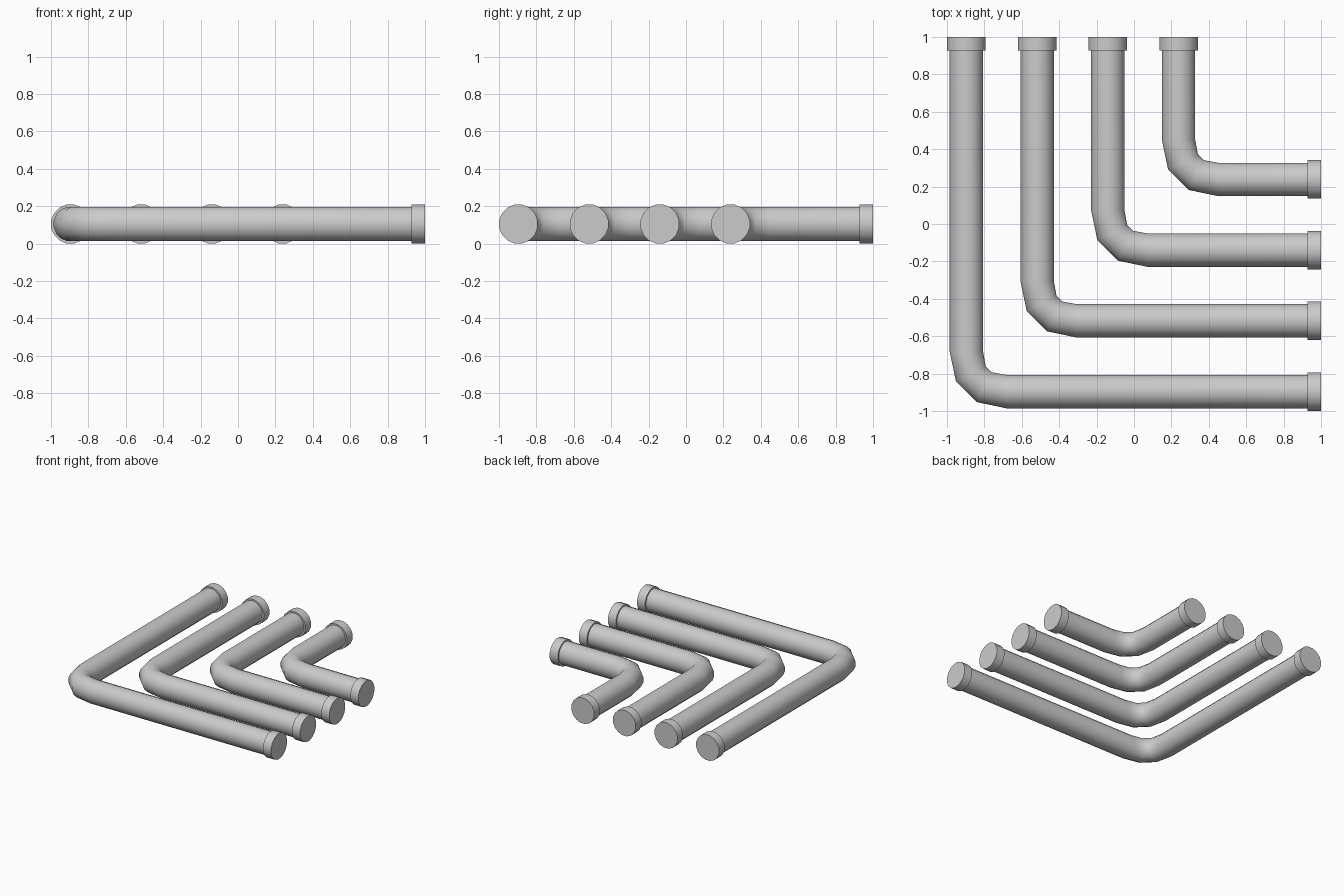
import bpy, bmesh, math
from mathutils import Vector

cube = bpy.data.objects.get("Cube")
if cube:
    bpy.data.objects.remove(cube, do_unlink=True)

GREY = (0.6, 0.6, 0.6, 1)
mat = bpy.data.materials.new("pipe grey")
mat.use_nodes = True
mat.diffuse_color = GREY
mat.node_tree.nodes["Principled BSDF"].inputs["Base Color"].default_value = GREY

SIDES = 16
HEIGHT = 0.105      # centre line of every pipe
END = 1.0           # outer face of the end collars
COLLAR = 0.073      # collar length
BEND = 0.213        # distance from corner to start of bend


def sweep(name, path, wide, tall):
    """Closed tube along a flat list of (point, direction) pairs."""
    bm = bmesh.new()
    rings = []
    for point, direction in path:
        side = Vector((-direction.y, direction.x, 0)).normalized()
        ring = []
        for i in range(SIDES):
            a = 2 * math.pi * (i + 0.5) / SIDES
            ring.append(bm.verts.new(point + side * math.cos(a) * wide
                                     + Vector((0, 0, math.sin(a) * tall))))
        rings.append(ring)
    for a, b in zip(rings, rings[1:]):
        for i in range(SIDES):
            j = (i + 1) % SIDES
            bm.faces.new((a[i], a[j], b[j], b[i]))
    bm.faces.new(rings[0])
    bm.faces.new(rings[-1])
    bmesh.ops.recalc_face_normals(bm, faces=bm.faces)
    mesh = bpy.data.meshes.new(name)
    bm.to_mesh(mesh)
    bm.free()
    mesh.materials.append(mat)
    obj = bpy.data.objects.new(name, mesh)
    bpy.context.collection.objects.link(obj)
    bpy.ops.object.select_all(action='DESELECT')
    obj.select_set(True)
    bpy.context.view_layer.objects.active = obj
    bpy.ops.object.shade_smooth_by_angle(angle=math.radians(40))


X, Y = Vector((1, 0, 0)), Vector((0, 1, 0))

for n in range(4):
    c = -0.896 + 0.378 * n
    corner = Vector((c, c, HEIGHT))
    reach = END - c

    # elbow pipe: straight, three-segment bend, straight
    path = [(corner + Y * (reach - 0.01), -Y)]
    for step in range(4):
        t = step / 3
        path.append((corner + Y * BEND * (1 - t) ** 2 + X * BEND * t ** 2,
                     X * t - Y * (1 - t)))
    path.append((corner + X * (reach - 0.01), X))
    sweep(f"elbow_pipe_{n + 1}", path, 0.091, 0.094)

    # collars on both open ends
    for label, axis in (("back", Y), ("left", X)):
        sweep(f"{label}_collar_{n + 1}",
              [(corner + axis * (reach - COLLAR), axis),
               (corner + axis * reach, axis)], 0.105, 0.106)
